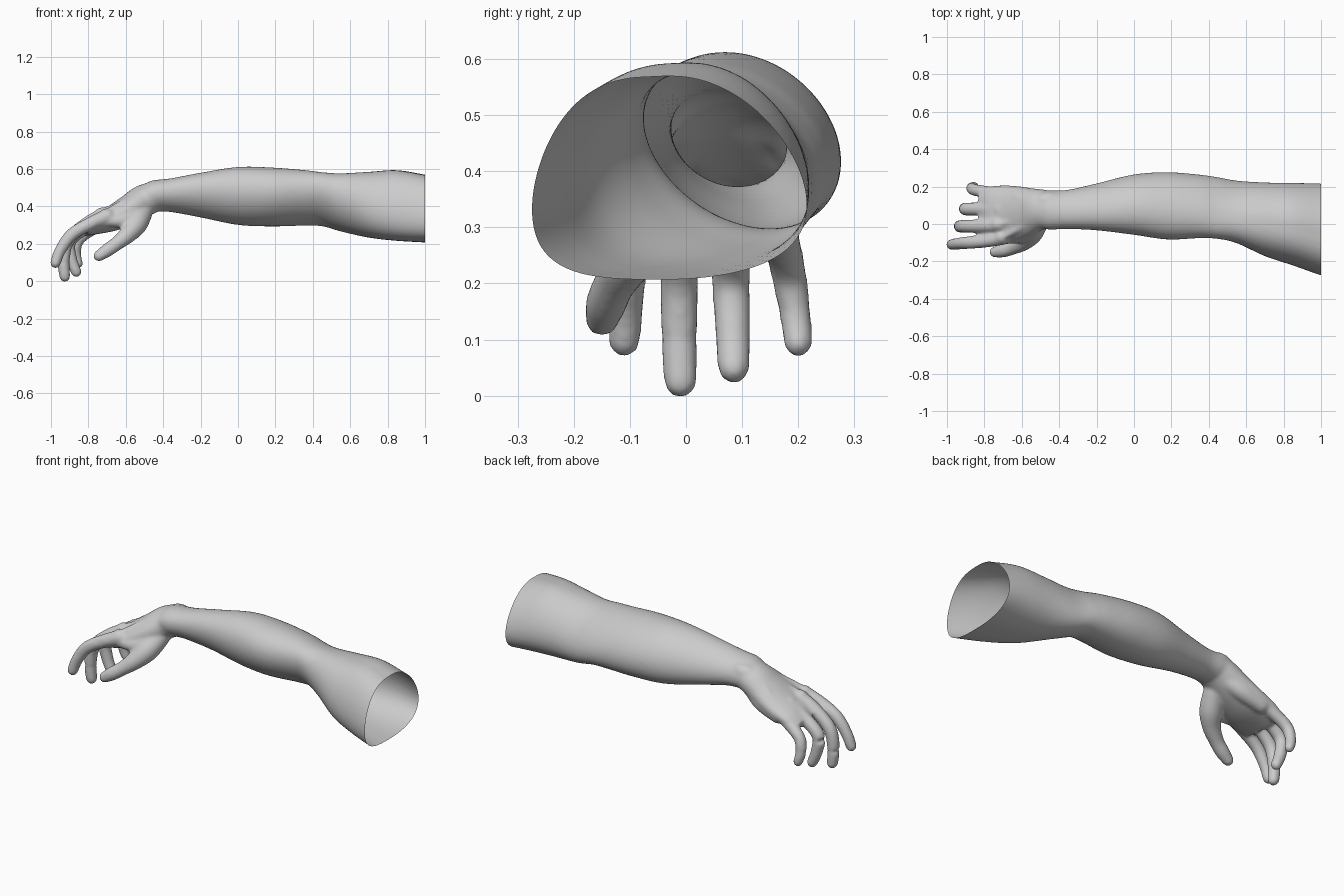
import bpy, bmesh
from math import sin, cos, pi
from mathutils import Vector, Matrix

if "Cube" in bpy.data.objects:
    bpy.data.objects.remove(bpy.data.objects["Cube"])

bm = bmesh.new()
SEG = 48


def spline(rows, steps):
    """Catmull-Rom through rows of numbers."""
    out = []
    for i in range(len(rows) - 1):
        p0, p1, p2 = rows[max(i - 1, 0)], rows[i], rows[i + 1]
        p3 = rows[min(i + 2, len(rows) - 1)]
        for s in range(steps):
            t = s / steps
            out.append([0.5 * (2 * b + (c - a) * t + (2 * a - 5 * b + 4 * c - d) * t * t
                               + (3 * b - a - 3 * c + d) * t ** 3)
                        for a, b, c, d in zip(p0, p1, p2, p3)])
    return out + [list(rows[-1])]


def loft(rows, axis=None, steps=6):
    """Closed tube; row = x, y, z, half width, half height, skew, egg, front fullness."""
    rows = spline(rows, steps)
    rings = []
    for i, (x, y, z, a, b, skew, egg, full) in enumerate(rows):
        if axis:
            t = Vector(axis)
        else:
            t = (Vector(rows[min(i + 1, len(rows) - 1)][:3])
                 - Vector(rows[max(i - 1, 0)][:3])).normalized()
        u = Vector((0, 1, 0))
        u = (u - t * t.dot(u)).normalized()
        v = t.cross(u)
        if v.z < 0:
            v = -v
        ring = []
        for k in range(SEG):
            g = 2 * pi * k / SEG
            c = cos(g)
            w = c if c > 0 else -abs(c) ** full
            ring.append(bm.verts.new(Vector((x, y, z)) + u * a * w
                                     + v * b * sin(g + skew - egg * c)))
        rings.append(ring)
    for r, q in zip(rings, rings[1:]):
        for k in range(SEG):
            j = (k + 1) % SEG
            bm.faces.new((r[k], r[j], q[j], q[k]))
    bm.faces.new(rings[0])
    bm.faces.new(rings[-1])


def ball(p, r, scale=(1, 1, 1)):
    m = Matrix.Translation(p) @ Matrix.Diagonal((*scale, 1))
    bmesh.ops.create_uvsphere(bm, u_segments=24, v_segments=16, radius=r, matrix=m)


def digit(pts):
    """Round tube with ball ends; point = x, y, z, radius."""
    loft([(x, y, z, r, r, 0, 0, 1) for x, y, z, r in pts])
    for p in (pts[0], pts[-1]):
        ball(p[:3], p[3])


# Upper arm, elbow and forearm: x, y min, y max, z min, z max, skew, egg, fullness
arm = [
    (1.06, -.29, .213, .2, .56, .02, .3, .62),
    (1.0, -.275, .216, .207, .57, .02, .3, .62),
    (.85, -.222, .22, .216, .594, .03, .24, .66),
    (.70, -.172, .222, .233, .585, -.06, .16, .75),
    (.55, -.103, .232, .266, .577, -.3, .08, .88),
    (.45, -.08, .25, .294, .583, -.4, 0, .95),
    (.35, -.076, .264, .297, .595, -.32, 0, 1),
    (.18, -.083, .277, .293, .608, -.22, 0, 1),
    (.0, -.058, .265, .301, .611, -.2, 0, 1),
    (-.2, -.034, .217, .341, .58, -.25, 0, 1),
    (-.36, -.027, .182, .37, .55, -.2, 0, 1),
    (-.46, -.03, .18, .375, .538, -.1, 0, 1),
    (-.52, -.01, .16, .40, .508, 0, 0, 1),
]
loft([(x, (a + b) / 2, (c + d) / 2, (b - a) / 2, (d - c) / 2, *s)
      for x, a, b, c, d, *s in arm], axis=(1, 0, 0))

# Palm, sloping down from the wrist
loft([
    (-.42, .076, .458, .095, .075, 0, 0, 1),
    (-.50, .078, .432, .109, .086, 0, 0, 1),
    (-.58, .065, .383, .135, .08, 0, 0, 1),
    (-.67, .055, .336, .153, .068, 0, 0, 1),
    (-.76, .048, .302, .155, .052, 0, 0, 1),
    (-.82, .044, .272, .14, .034, 0, 0, 1),
])

# Heel of the hand and wrist bone
digit([(-.51, .12, .393, .048), (-.59, .145, .347, .05), (-.70, .16, .303, .042)])
ball((-.455, .125, .47), .055, (1.5, .9, 1))

# Fingers: knuckle to tip
fingers = {
    "index": [(-.70, -.072, .347, .04), (-.79, -.09, .308, .036), (-.89, -.1, .248, .034),
              (-.95, -.106, .165, .031), (-.976, -.11, .098, .029)],
    "middle": [(-.72, -.003, .352, .042), (-.82, -.01, .3, .036), (-.91, -.012, .215, .035),
               (-.932, -.012, .11, .033), (-.926, -.01, .026, .03)],
    "ring": [(-.71, .078, .343, .04), (-.81, .08, .29, .036), (-.9, .08, .212, .035),
             (-.892, .083, .12, .032), (-.865, .085, .05, .029)],
    "little": [(-.68, .155, .328, .038), (-.77, .168, .283, .034), (-.852, .182, .222, .032),
               (-.868, .194, .15, .029), (-.854, .2, .094, .026)],
}
for pts in fingers.values():
    digit(pts)
    # knuckle and the tendon leading to it
    x, y, z, r = pts[0]
    ball((x - .01, y, z + .008), r * .85)
    digit([(-.52, .075 + (y - .05) * .35, .476, .018),
           (-.62, .065 + (y - .05) * .75, .415, .02), (x, y, z + .026, .015)])

# Thumb with its fleshy base
digit([(-.51, .02, .37, .055), (-.545, -.045, .305, .06), (-.59, -.095, .25, .048),
       (-.65, -.127, .2, .038), (-.70, -.142, .165, .037), (-.744, -.15, .135, .03)])
# Web between thumb and index finger
digit([(-.54, -.02, .36, .045), (-.61, -.065, .325, .037), (-.69, -.072, .325, .035)])

bmesh.ops.recalc_face_normals(bm, faces=bm.faces)
mesh = bpy.data.meshes.new("arm_and_hand")
bm.to_mesh(mesh)
bm.free()
obj = bpy.data.objects.new("arm_and_hand", mesh)
bpy.context.collection.objects.link(obj)
bpy.context.view_layer.objects.active = obj
obj.select_set(True)

# Fuse all parts into one skin and soften the joins
remesh = obj.modifiers.new("fuse", 'REMESH')
remesh.mode = 'VOXEL'
remesh.voxel_size = .008
soften = obj.modifiers.new("soften", 'SMOOTH')
soften.factor = .5
soften.iterations = 14
for name in ("fuse", "soften"):
    bpy.ops.object.modifier_apply(modifier=name)

# Cut the upper arm open
bm = bmesh.new()
bm.from_mesh(obj.data)
bmesh.ops.bisect_plane(bm, geom=bm.verts[:] + bm.edges[:] + bm.faces[:],
                       plane_co=(1, 0, 0), plane_no=(1, 0, 0), clear_outer=True)
for f in bm.faces:
    f.smooth = True
bm.to_mesh(obj.data)
bm.free()
